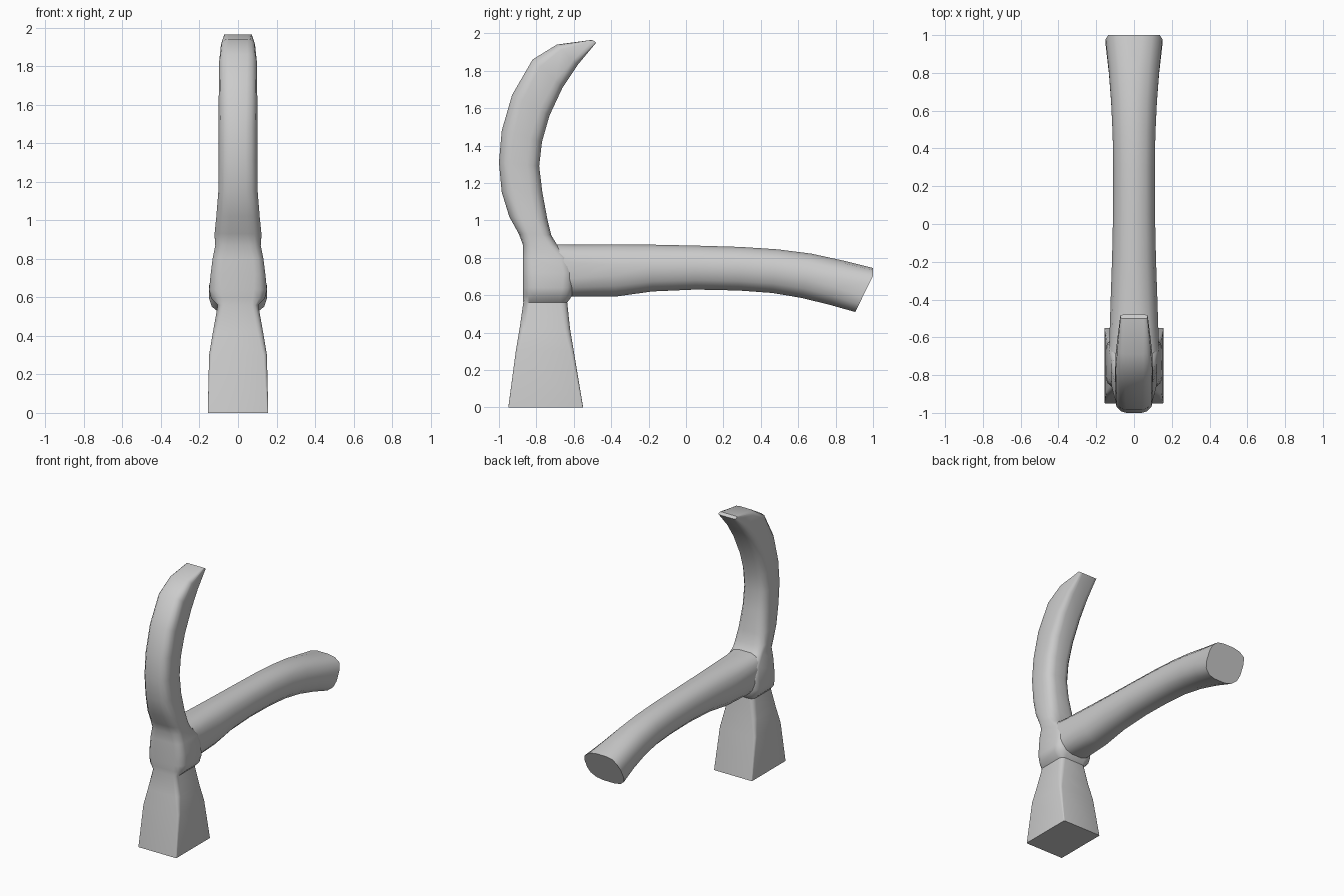
import bpy, bmesh, math
from mathutils import Vector


def section(ya, za, yb, zb, w, r):
    """Rounded rectangle spanning point a to point b in the yz plane,
    half-width w in x, corner rounding r as a fraction of the half sizes."""
    a, b = Vector((0, ya, za)), Vector((0, yb, zb))
    mid, half = (a + b) / 2, (a - b) / 2
    pts = []
    for k, (su, sv) in enumerate([(1, 1), (-1, 1), (-1, -1), (1, -1)]):
        for j in range(4):
            t = math.radians(90 * k + 30 * j)
            u = su * (1 - r) + r * math.cos(t)
            v = sv * (1 - r) + r * math.sin(t)
            pts.append(mid + half * v + Vector((w * u, 0, 0)))
    return pts


def loft(name, rows, y_max=1.0, angle=36):
    bm = bmesh.new()
    rings = []
    for row in rows:
        pts = section(*row)
        rings.append([bm.verts.new((p.x, min(p.y, y_max), p.z)) for p in pts])
    n = len(rings[0])
    for lo, hi in zip(rings, rings[1:]):
        for i in range(n):
            j = (i + 1) % n
            bm.faces.new((lo[i], lo[j], hi[j], hi[i]))
    bm.faces.new(rings[0])
    bm.faces.new(rings[-1])
    bmesh.ops.recalc_face_normals(bm, faces=bm.faces)
    me = bpy.data.meshes.new(name)
    bm.to_mesh(me)
    bm.free()
    ob = bpy.data.objects.new(name, me)
    bpy.context.collection.objects.link(ob)
    bpy.ops.object.select_all(action='DESELECT')
    ob.select_set(True)
    bpy.context.view_layer.objects.active = ob
    bpy.ops.object.shade_smooth_by_angle(angle=math.radians(angle))
    return ob


# Head: flared striking block, swollen socket, curved claw (front point, back point)
loft("hammer_head", [
    (-0.95, 0.00, -0.55, 0.00, 0.157, 0.03),
    (-0.91, 0.30, -0.60, 0.30, 0.150, 0.12),
    (-0.89, 0.42, -0.62, 0.42, 0.130, 0.22),
    (-0.87, 0.56, -0.635, 0.56, 0.105, 0.30),
    (-0.872, 0.595, -0.61, 0.595, 0.140, 0.45),
    (-0.872, 0.64, -0.60, 0.64, 0.150, 0.45),
    (-0.872, 0.72, -0.60, 0.72, 0.142, 0.40),
    (-0.872, 0.80, -0.62, 0.80, 0.132, 0.40),
    (-0.872, 0.87, -0.69, 0.87, 0.118, 0.50),
    (-0.895, 0.93, -0.72, 0.92, 0.122, 0.60),
    (-0.945, 1.02, -0.74, 1.00, 0.113, 0.60),
    (-0.985, 1.15, -0.768, 1.15, 0.102, 0.60),
    (-1.00, 1.31, -0.785, 1.29, 0.100, 0.60),
    (-0.985, 1.48, -0.77, 1.42, 0.100, 0.60),
    (-0.93, 1.67, -0.73, 1.56, 0.100, 0.55),
    (-0.82, 1.86, -0.66, 1.71, 0.098, 0.50),
    (-0.69, 1.94, -0.58, 1.83, 0.088, 0.45),
    (-0.50, 1.965, -0.48, 1.95, 0.072, 0.30),
])

# Handle: rounded grip, drooping and widening to a slanted end (top point, bottom point)
loft("handle", [
    (-0.70, 0.872, -0.70, 0.60, 0.132, 0.60),
    (-0.60, 0.870, -0.60, 0.592, 0.130, 0.70),
    (-0.38, 0.872, -0.38, 0.592, 0.123, 0.80),
    (-0.18, 0.870, -0.18, 0.620, 0.116, 0.85),
    (0.05, 0.865, 0.05, 0.630, 0.111, 0.85),
    (0.29, 0.858, 0.28, 0.625, 0.110, 0.85),
    (0.49, 0.845, 0.46, 0.612, 0.113, 0.85),
    (0.67, 0.822, 0.62, 0.585, 0.121, 0.85),
    (0.84, 0.785, 0.77, 0.548, 0.133, 0.80),
    (1.02, 0.745, 0.905, 0.510, 0.150, 0.70),
])
